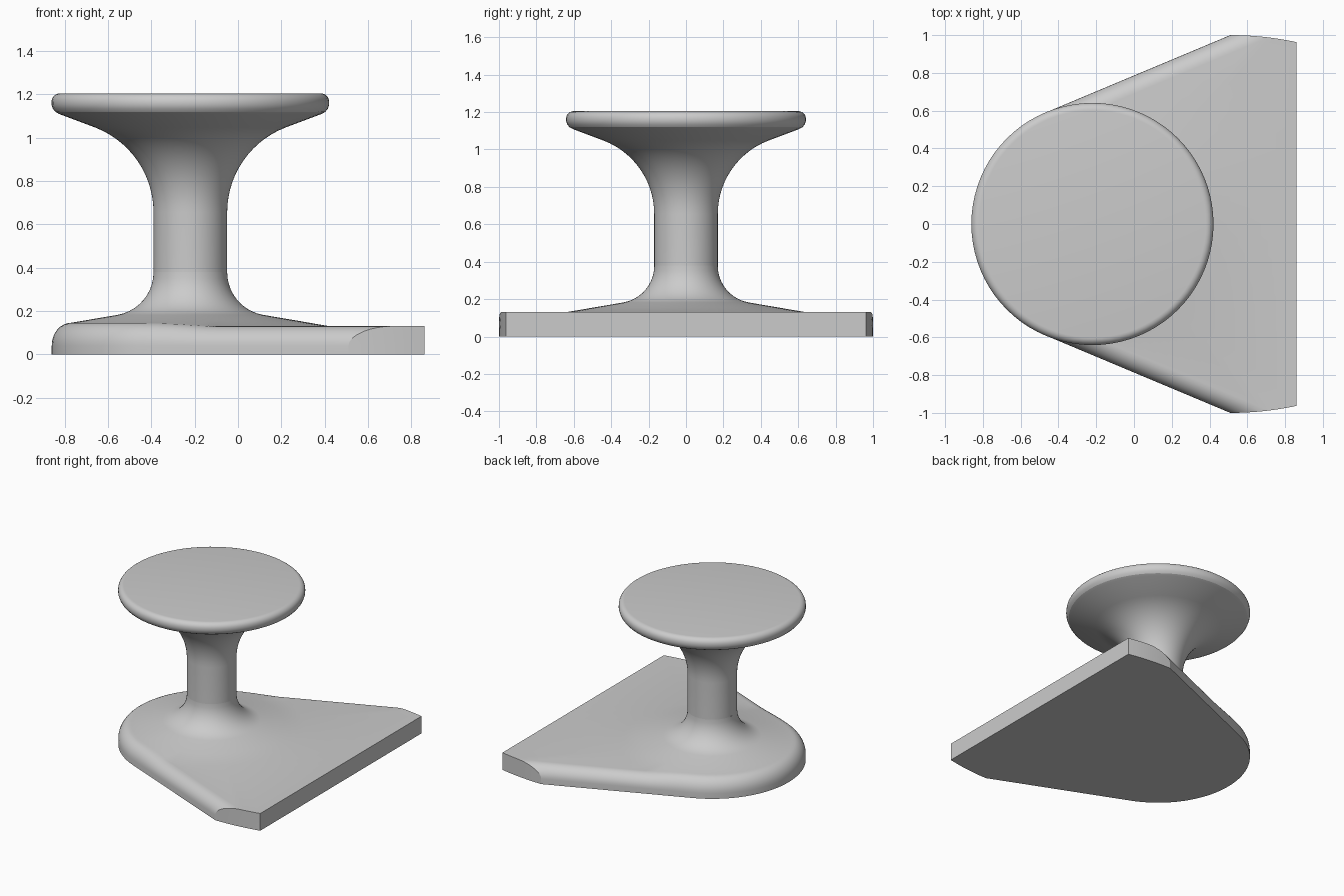
import bpy, bmesh, math
from math import sin, cos, pi, radians

if "Cube" in bpy.data.objects:
    bpy.data.objects.remove(bpy.data.objects["Cube"])

CX, R = -0.22, 0.64          # axis of the stem, radius of the round end
FILLET, WALL, TOP = 0.09, 0.04, 0.13
XB, XC = 0.86, 0.51          # straight end, start of the corner curve
STEM = 0.17

grey = bpy.data.materials.new("plain grey")
grey.diffuse_color = (0.6, 0.6, 0.6, 1)
grey.use_nodes = True
grey.node_tree.nodes["Principled BSDF"].inputs["Base Color"].default_value = grey.diffuse_color


def loft(name, rings):
    """Skin a list of equally sized closed rings, capping both ends."""
    bm = bmesh.new()
    vs = [[bm.verts.new(p) for p in ring] for ring in rings]
    n = len(vs[0])
    for a, b in zip(vs, vs[1:]):
        for i in range(n):
            j = (i + 1) % n
            bm.faces.new((a[i], a[j], b[j], b[i]))
    bm.faces.new(vs[0][::-1])
    bm.faces.new(vs[-1])
    bmesh.ops.remove_doubles(bm, verts=bm.verts, dist=1e-4)
    bmesh.ops.recalc_face_normals(bm, faces=bm.faces)
    me = bpy.data.meshes.new(name)
    bm.to_mesh(me)
    bm.free()
    me.materials.append(grey)
    ob = bpy.data.objects.new(name, me)
    bpy.context.collection.objects.link(ob)
    bpy.ops.object.select_all(action='DESELECT')
    ob.select_set(True)
    bpy.context.view_layer.objects.active = ob
    bpy.ops.object.shade_smooth_by_angle(angle=radians(21))
    return ob


def corner_y(x):
    return 1.0 - 0.037 * ((x - XC) / (XB - XC)) ** 2


# Direction of the slanted side, tangent to the round end
TANG = math.atan2(1.0, XC - CX) + math.acos(R / math.hypot(XC - CX, 1.0))


def outline(d):
    """Teardrop outline whose round end and slanted sides are inset by d."""
    r, nx, ny = R - d, cos(TANG), sin(TANG)
    x = XC
    for _ in range(30):
        x = CX + (r - ny * corner_y(x)) / nx
    end = (x, corner_y(x))
    start = (CX + r * nx, r * ny)
    half = [(XB, corner_y(XB) * i / 9) for i in range(9)]
    for i in range(7):                       # curved corner
        cx = XB + (end[0] - XB) * i / 6
        half.append((cx, corner_y(cx)))
    for i in range(1, 15):                   # slanted side
        t = i / 14
        half.append((end[0] + (start[0] - end[0]) * t,
                     end[1] + (start[1] - end[1]) * t))
    for i in range(1, 19):                   # round end
        a = TANG + (pi - TANG) * i / 18
        half.append((CX + r * cos(a), r * sin(a)))
    return half + [(x, -y) for x, y in half[-2:0:-1]]


# Base plate: wall, rounded upper edge, shallow cone and flare into the stem
inner = outline(FILLET)
polar = [(math.hypot(x - CX, y), math.atan2(y, x - CX)) for x, y in inner]


def cone(r):
    return TOP + 0.173 * max(0.0, R - r)


rings = [[(x, y, 0) for x, y in outline(0)]]
for k in range(9):
    a = pi / 2 * k / 8
    rings.append([(x, y, WALL + (cone(p[0]) - WALL) * sin(a))
                  for (x, y), p in zip(outline(FILLET * (1 - cos(a))), polar)])
rings.append([(CX + min(r, R) * cos(a), min(r, R) * sin(a), cone(r)) for r, a in polar])
flare = [(0.5, cone(0.5))]
for k in range(11):
    a = radians(80 * (1 - k / 10))
    flare.append((STEM + 0.2 * (1 - cos(a)), 0.379 - 0.2 * sin(a)))
for r, z in flare:
    rings.append([(CX + r * cos(a), r * sin(a), z) for _, a in polar])
loft("base_plate", rings)

# Knob: straight stem, wide flare and round-edged disc
profile = [(STEM, 0.379)]
for k in range(15):
    a = radians(69 * k / 14)
    profile.append((STEM + 0.42 * (1 - cos(a)), 0.655 + 0.42 * sin(a)))
profile += [(0.605, 1.109), (0.623, 1.119), (0.635, 1.134), (0.641, 1.152)]
for k in range(7):
    a = pi / 2 * k / 6
    profile.append((0.601 + 0.04 * cos(a), 1.165 + 0.04 * sin(a)))
loft("knob", [[(CX + r * cos(2 * pi * i / 80), r * sin(2 * pi * i / 80), z)
               for i in range(80)] for r, z in profile])
